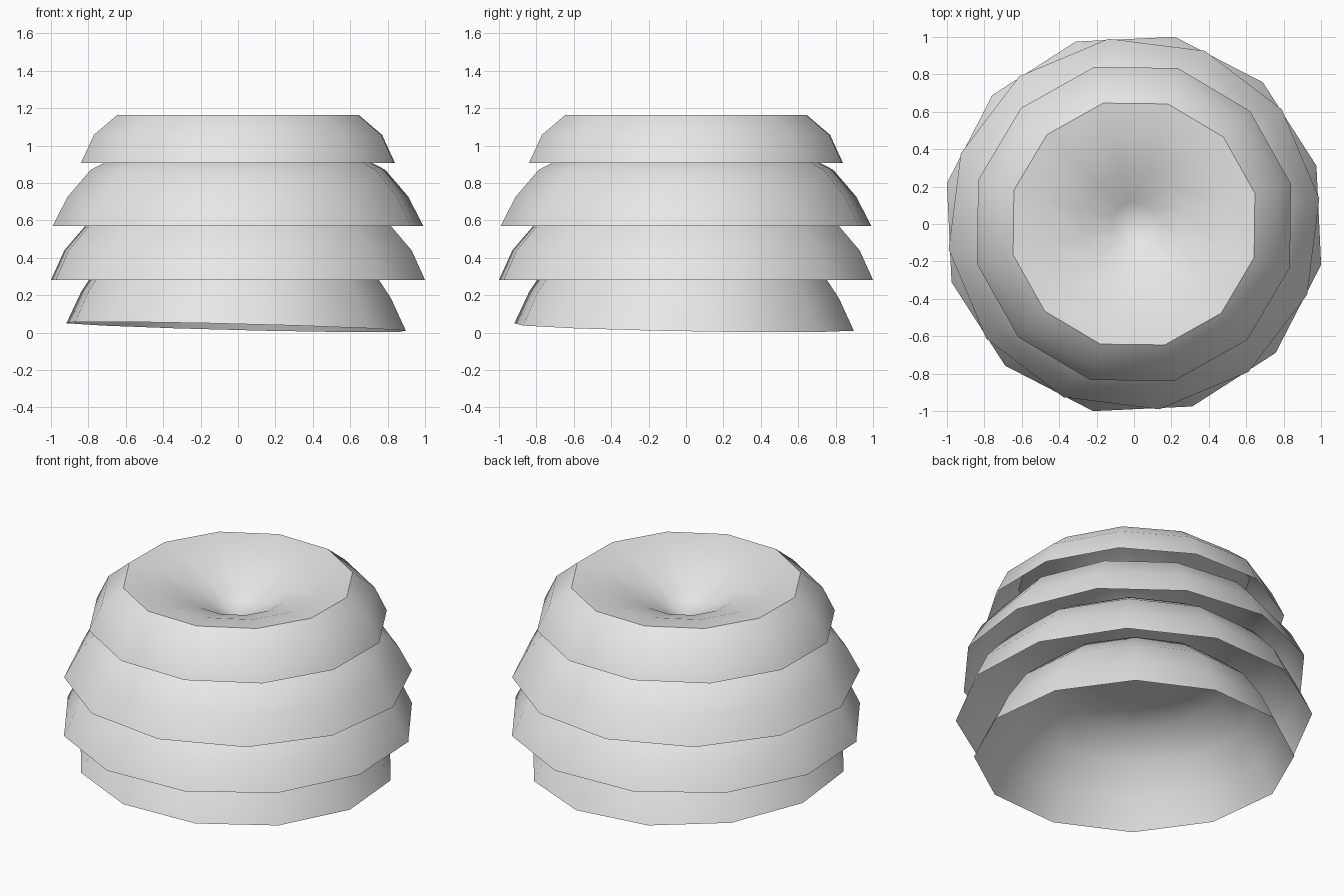
import bpy, bmesh, math

default_cube = bpy.data.objects.get("Cube")
if default_cube:
    bpy.data.objects.remove(default_cube, do_unlink=True)

# One pale grey for every tier
grey = bpy.data.materials.new("pale_grey")
grey.use_nodes = True
colour = (0.8, 0.8, 0.8, 1.0)
grey.diffuse_color = colour
grey.node_tree.nodes["Principled BSDF"].inputs["Base Color"].default_value = colour

SIDES = 12


def tier(name, profile, turn, tip, tilt=(0, 0), centre=(0, 0)):
    """Open 12-sided skirt with a dimpled top, from (radius, height) rings."""
    bm = bmesh.new()
    rings = []
    for r, z in profile:
        ring = []
        for i in range(SIDES):
            a = math.radians(turn) + math.tau * i / SIDES
            x, y = r * math.cos(a), r * math.sin(a)
            ring.append(bm.verts.new((x + centre[0], y + centre[1],
                                      z + tilt[0] * x + tilt[1] * y)))
        rings.append(ring)
    for low, high in zip(rings, rings[1:]):
        for i in range(SIDES):
            j = (i + 1) % SIDES
            bm.faces.new((low[i], low[j], high[j], high[i]))
    # Dimple point
    point = bm.verts.new((centre[0], centre[1], tip))
    for i in range(SIDES):
        bm.faces.new((rings[-1][i], rings[-1][(i + 1) % SIDES], point))
    mesh = bpy.data.meshes.new(name)
    bm.to_mesh(mesh)
    bm.free()
    mesh.materials.append(grey)
    obj = bpy.data.objects.new(name, mesh)
    bpy.context.collection.objects.link(obj)
    bpy.ops.object.select_all(action='DESELECT')
    obj.select_set(True)
    bpy.context.view_layer.objects.active = obj
    bpy.ops.object.shade_smooth_by_angle(angle=math.radians(40))
    return obj


# Bottom tier, leaning slightly
tier("bottom_tier",
     [(0.92, 0.03), (0.84, 0.20), (0.72, 0.38), (0.55, 0.52), (0.27, 0.56)],
     20.5, 0.49, tilt=(-0.025, -0.018), centre=(-0.01, -0.01))

# Middle tiers
tier("lower_middle_tier",
     [(1.024, 0.28), (0.95, 0.44), (0.81, 0.60), (0.62, 0.72), (0.27, 0.72)],
     17.7, 0.64)
tier("upper_middle_tier",
     [(1.0, 0.57), (0.92, 0.725), (0.795, 0.87), (0.62, 0.96), (0.27, 0.92)],
     7.8, 0.78)

# Top tier with a crisp rim and a deep funnel
tier("top_tier",
     [(0.866, 0.907), (0.795, 1.057), (0.667, 1.163), (0.50, 1.143),
      (0.28, 1.07), (0.12, 0.985)],
     14.3, 0.93)
